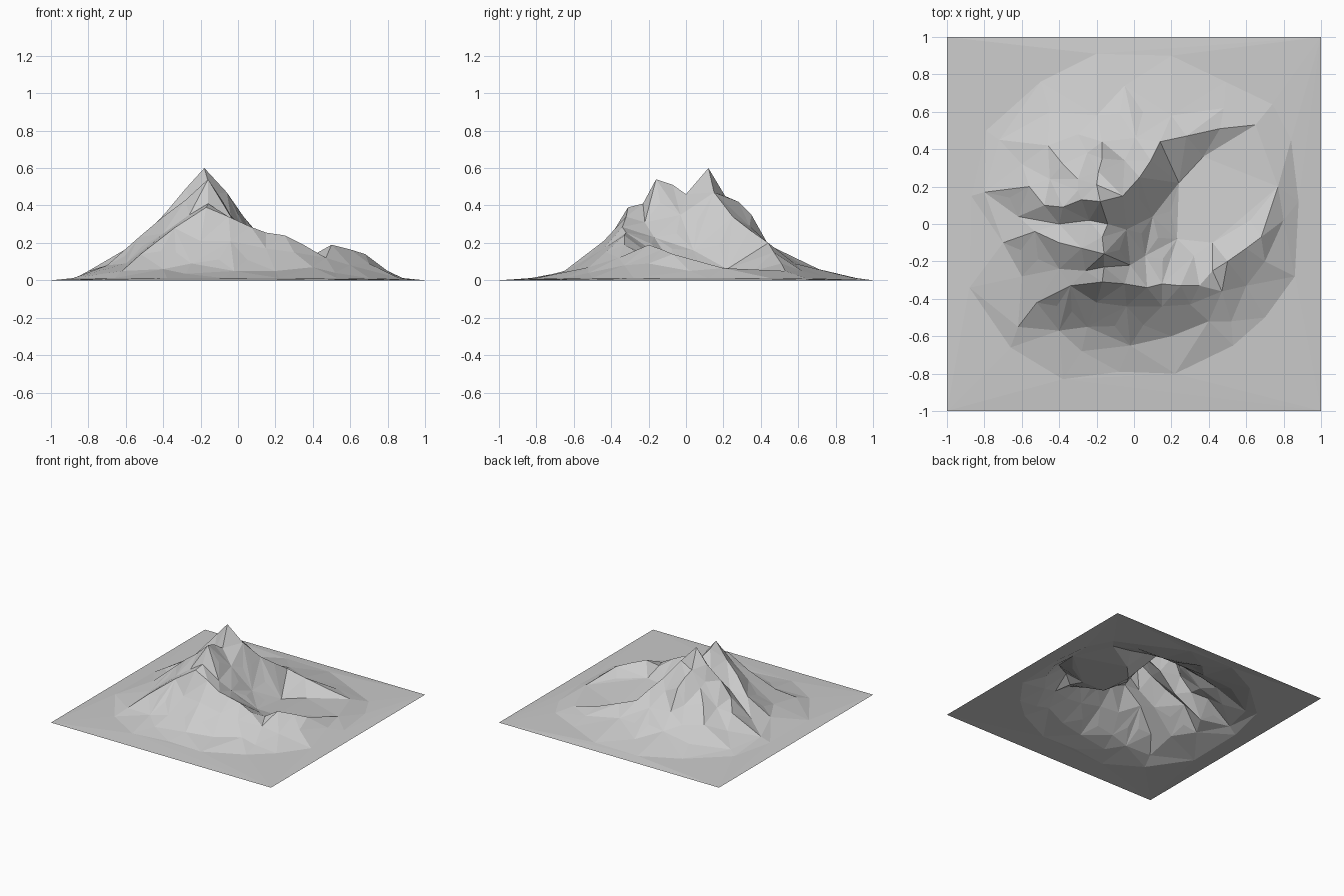
import bpy, bmesh, random
from mathutils import Vector
from mathutils.geometry import delaunay_2d_cdt

random.seed(4)
pts, edges = [], []


def vert(p):
    for i, q in enumerate(pts):
        if abs(q[0] - p[0]) < 1e-4 and abs(q[1] - p[1]) < 1e-4:
            return i
    pts.append(p)
    return len(pts) - 1


def line(path):
    """Crease line: neighbouring points stay joined by an edge."""
    ids = [vert(p) for p in path]
    edges.extend(zip(ids, ids[1:]))


# flat border corners and low outline at the foot of the mountain
line([(-1, -1, 0), (1, -1, 0), (1, 1, 0), (-1, 1, 0), (-1, -1, 0)])
for x, y in [(-.2, .91), (.2, .9), (.49, .76), (.74, .64), (.84, .45), (.88, .12), (.86, -.28),
             (.7, -.5), (.53, -.65), (.22, -.8), (-.08, -.79), (-.38, -.83), (-.66, -.66),
             (-.88, -.34), (-.87, .15), (-.79, .5), (-.5, .76)]:
    vert((x, y, .012))

# twin-peaked main crest, back to front
north, south = (-.18, .12, .6), (-.16, -.16, .54)
line([(-.2, .58, .09), (-.17, .44, .19), (-.17, .35, .35), (-.19, .28, .42),
      (-.2, .21, .45), north, (-.14, 0, .46), (-.17, -.07, .51), south,
      (-.16, -.23, .41), (-.17, -.31, .39), (-.2, -.42, .21), (-.25, -.55, .09)])

# crater rim: back wall, right edge, then the front wall up to the shoulder
line([north, (-.06, .15, .47), (.03, .25, .34), (.09, .34, .27), (.14, .44, .2),
      (.28, .47, .15), (.46, .51, .09), (.65, .53, .05), (.77, .2, .065), (.68, -.07, .14),
      (.6, -.13, .165), (.5, -.2, .19), (.42, -.25, .145), (.35, -.33, .19),
      (.25, -.33, .24), (.15, -.32, .255), (.07, -.34, .285), (-.05, -.32, .34),
      (-.17, -.31, .39)])

# crater floor and the gully climbing from it between the peaks
line([(-.14, 0, .46), (-.04, -.03, .35), (.1, .04, .16), (.24, .22, .06),
      (.37, .36, .05), (.65, .53, .05)])
line([(.1, .04, .16), (.23, -.08, .09), (.32, -.17, .12), (.42, -.25, .145)])
line([(.1, .04, .16), (.06, -.17, .23), (-.02, -.22, .31)])
vert((.42, -.1, .1))

# ridges on the left side
line([north, (-.28, .13, .49), (-.38, .09, .37), (-.48, .1, .26),
      (-.56, .2, .19), (-.8, .17, .05)])
line([(-.19, .28, .42), (-.3, .24, .34), (-.38, .32, .26), (-.46, .42, .15), (-.72, .45, .03)])
line([south, (-.28, -.13, .43), (-.4, -.1, .34), (-.53, -.04, .23), (-.7, -.1, .08)])
line([(-.17, -.31, .39), (-.34, -.33, .28), (-.52, -.42, .14), (-.62, -.55, .05)])

# gullies between those ridges
line([(-.14, 0, .46), (-.24, .02, .39), (-.4, 0, .26), (-.62, .04, .1)])
line([(-.16, -.23, .41), (-.26, -.25, .35), (-.4, -.24, .25), (-.6, -.28, .09)])
line([(-.2, .21, .45), (-.3, .18, .37), (-.45, .24, .22), (-.6, .32, .1)])
line([(-.17, .35, .35), (-.25, .38, .24), (-.3, .48, .13)])

# lower slopes: front, then right, then back
for p in [(-.4, -.57, .06), (-.28, -.68, .035), (-.02, -.65, .05), (-.04, -.44, .21),
          (.05, -.54, .11), (.2, -.6, .05), (.15, -.44, .17), (.3, -.43, .15),
          (.4, -.52, .07), (.47, -.36, .12), (.52, -.52, .04), (.6, -.33, .08),
          (.7, -.2, .09), (.8, .02, .05), (.2, .58, .09), (.01, .46, .18),
          (-.05, .34, .29), (-.05, .74, .045), (-.45, .6, .06), (.48, .62, .05)]:
    vert(p)

# triangulate the plan, then lift to the heights
co, _, tris, origin, _, _ = delaunay_2d_cdt(
    [Vector(p[:2]) for p in pts], edges, [], 0, 1e-5)
bm = bmesh.new()
vs = []
for c, o in zip(co, origin):
    near = min(pts, key=lambda p: (p[0] - c.x) ** 2 + (p[1] - c.y) ** 2)
    vs.append(bm.verts.new((c.x, c.y, pts[o[0]][2] if o else near[2])))
for t in tris:
    bm.faces.new([vs[i] for i in t])

# break the larger slopes into rougher facets
big = [f for f in bm.faces if f.calc_center_median().z > .1 and f.calc_area() > .02]
for v in bmesh.ops.poke(bm, faces=big)["verts"]:
    v.co.z += random.uniform(-.01, .01)
bm.normal_update()
if sum(f.normal.z for f in bm.faces) < 0:
    bmesh.ops.reverse_faces(bm, faces=bm.faces)

mesh = bpy.data.meshes.new("mountain")
bm.to_mesh(mesh)
bm.free()
bpy.context.collection.objects.link(bpy.data.objects.new("mountain", mesh))
